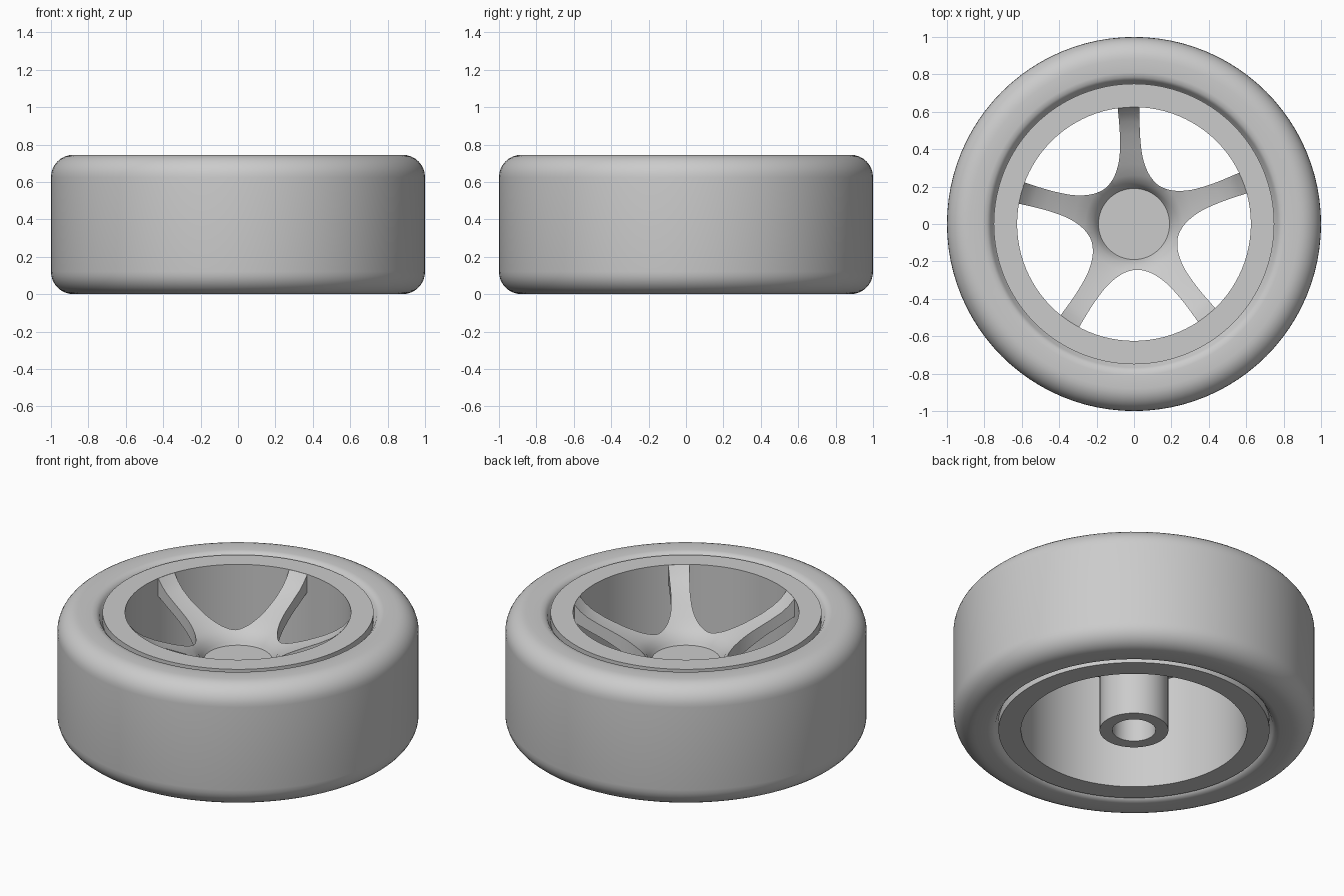
import bpy, bmesh, math
from mathutils import Matrix, Vector

SEGMENTS = 96
SPOKES = 5
HEIGHT = 0.745

cube = bpy.data.objects.get("Cube")
if cube:
    bpy.data.objects.remove(cube, do_unlink=True)

grey = bpy.data.materials.new("plain grey")
grey.use_nodes = True
grey.diffuse_color = (0.6, 0.6, 0.6, 1)
grey.node_tree.nodes["Principled BSDF"].inputs["Base Color"].default_value = (0.6, 0.6, 0.6, 1)


def make_object(name, bm):
    bmesh.ops.recalc_face_normals(bm, faces=bm.faces)
    mesh = bpy.data.meshes.new(name)
    bm.to_mesh(mesh)
    bm.free()
    mesh.materials.append(grey)
    obj = bpy.data.objects.new(name, mesh)
    bpy.context.collection.objects.link(obj)
    return obj


def lathe(name, profile, closed):
    """Revolve (radius, height) points about the z axis."""
    bm = bmesh.new()
    verts = [bm.verts.new((r, 0, z)) for r, z in profile]
    edges = [bm.edges.new(pair) for pair in zip(verts, verts[1:])]
    if closed:
        edges.append(bm.edges.new((verts[-1], verts[0])))
    bmesh.ops.spin(bm, geom=verts + edges, axis=(0, 0, 1), cent=(0, 0, 0),
                   angle=math.tau, steps=SEGMENTS)
    bmesh.ops.remove_doubles(bm, verts=bm.verts, dist=0.0005)
    return make_object(name, bm)


def select_only(obj):
    bpy.ops.object.select_all(action="DESELECT")
    obj.select_set(True)
    bpy.context.view_layer.objects.active = obj


# Tyre: rounded shoulder mirrored about mid height, with a slanted inner lip
CORNER = 0.12
upper = [(0.74, 0.68), (0.755, 0.695), (0.768, 0.725), (0.785, 0.741), (0.81, HEIGHT)]
for i in range(9):
    a = math.pi / 2 * (1 - i / 8)
    upper.append((1 - CORNER + CORNER * math.cos(a), HEIGHT - CORNER + CORNER * math.sin(a)))
lower = [(r, HEIGHT - z) for r, z in reversed(upper)]
tyre = lathe("tyre", upper + lower, True)

# Rim: straight barrel with flat ends
rim = lathe("rim", [(0.625, 0.003), (0.75, 0.003), (0.75, 0.741), (0.625, 0.741)], True)

# Hub and dished spoke plate as one turned solid
dish = [(0, 0.45), (0.19, 0.45), (0.2, 0.468), (0.22, 0.5), (0.26, 0.53), (0.32, 0.56),
        (0.4, 0.595), (0.48, 0.63), (0.55, 0.668), (0.59, 0.7), (0.625, 0.74), (0.64, 0.738)]
underside = [(0.64, 0.64), (0.55, 0.59), (0.45, 0.54), (0.3, 0.455), (0.24, 0.43), (0.19, 0.42)]
axle = [(0.19, 0.003), (0.12, 0.003), (0.12, 0.36), (0, 0.36)]
spokes = lathe("hub_and_spokes", dish + underside + axle, False)

# Openings between the spokes: smooth rounded window outline, as prisms
half = [(0.245, 0), (0.254, 0.05), (0.275, 0.095), (0.31, 0.143), (0.355, 0.187),
        (0.43, 0.246), (0.53, 0.313), (0.6, 0.355)]


def smooth_outline(points, steps=4):
    """Catmull-Rom curve through the half outline, mirrored at its apex."""
    pts = [Vector((points[1][0], -points[1][1]))] + [Vector(p) for p in points]
    pts.append(2 * pts[-1] - pts[-2])
    out = []
    for p0, p1, p2, p3 in zip(pts, pts[1:], pts[2:], pts[3:]):
        for k in range(steps):
            t = k / steps
            out.append(0.5 * (2 * p1 + (p2 - p0) * t + (2 * p0 - 5 * p1 + 4 * p2 - p3) * t ** 2
                              + (3 * p1 - p0 - 3 * p2 + p3) * t ** 3))
    out.append(pts[-2])
    return [Vector((p.x, -p.y)) for p in reversed(out[1:])] + out


bm = bmesh.new()
outline = smooth_outline(half) + [Vector((0.72, 0))]
first = math.radians(92.6 + 180 / SPOKES)
for k in range(SPOKES):
    turn = Matrix.Rotation(first + math.tau * k / SPOKES, 4, "Z")
    face = bm.faces.new([bm.verts.new(turn @ Vector((p.x, p.y, 0.2))) for p in outline])
    raised = bmesh.ops.extrude_face_region(bm, geom=[face])["geom"]
    bmesh.ops.translate(bm, vec=(0, 0, 0.8),
                        verts=[v for v in raised if isinstance(v, bmesh.types.BMVert)])
cutter = make_object("opening_cutter", bm)
cutter.hide_render = True

cut = spokes.modifiers.new("openings", "BOOLEAN")
cut.operation = "DIFFERENCE"
cut.solver = "EXACT"
cut.object = cutter
select_only(spokes)
bpy.ops.object.modifier_apply(modifier=cut.name)
bpy.data.objects.remove(cutter, do_unlink=True)

for part in (tyre, rim, spokes):
    select_only(part)
    bpy.ops.object.shade_smooth_by_angle(angle=math.radians(35))
